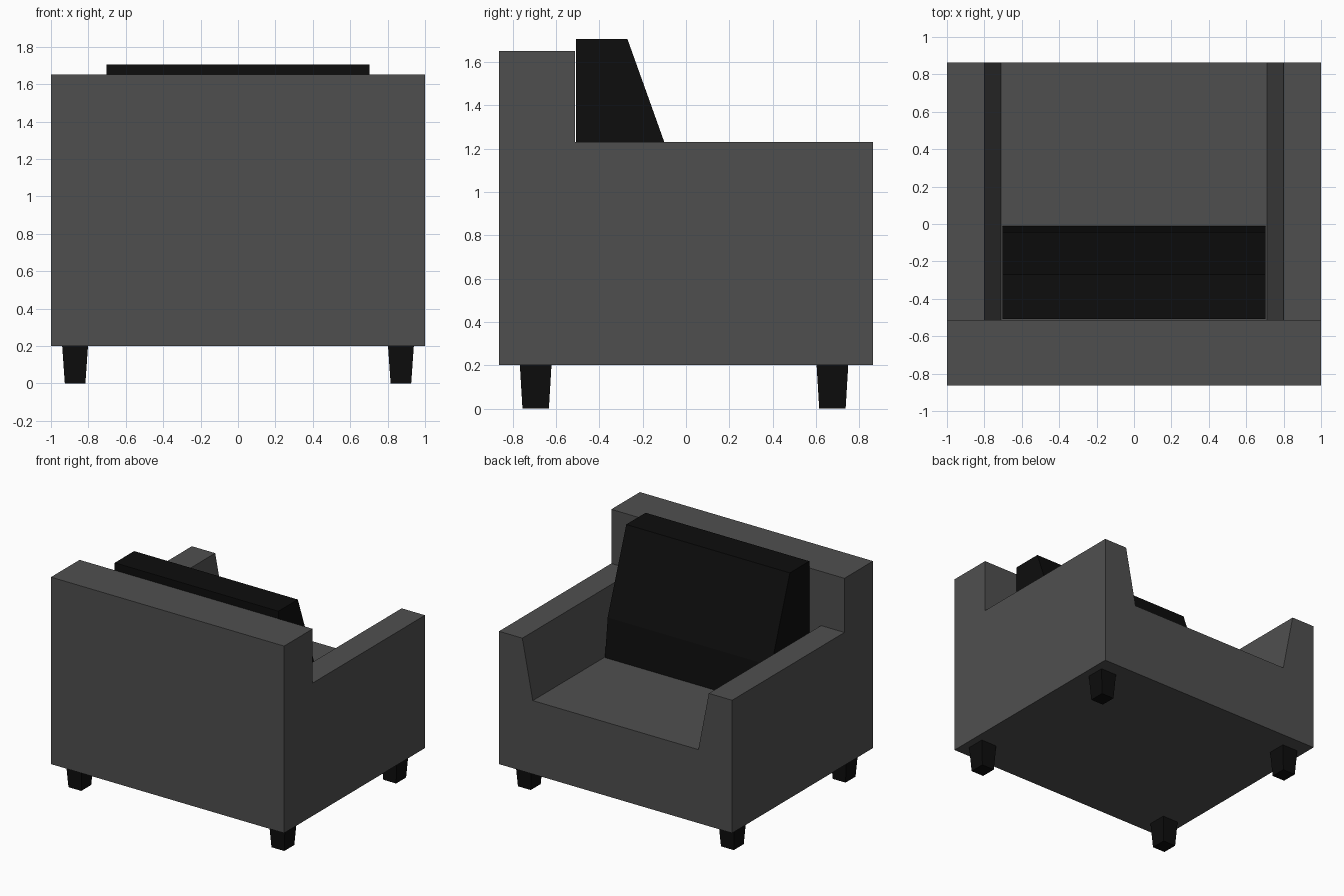
import bpy
import bmesh

if "Cube" in bpy.data.objects:
    bpy.data.objects.remove(bpy.data.objects["Cube"])


def make_material(name, value):
    mat = bpy.data.materials.new(name)
    mat.use_nodes = True
    colour = (value, value, value, 1)
    mat.diffuse_color = colour
    mat.node_tree.nodes["Principled BSDF"].inputs["Base Color"].default_value = colour
    return mat


def finish(name, bm, mat):
    bmesh.ops.recalc_face_normals(bm, faces=bm.faces)
    mesh = bpy.data.meshes.new(name)
    bm.to_mesh(mesh)
    bm.free()
    mesh.materials.append(mat)
    obj = bpy.data.objects.new(name, mesh)
    bpy.context.collection.objects.link(obj)
    return obj


def prism(name, points, offset, mat):
    """Extrude a closed outline of 3D points by an offset."""
    bm = bmesh.new()
    face = bm.faces.new([bm.verts.new(p) for p in points])
    result = bmesh.ops.extrude_face_region(bm, geom=[face])
    moved = [v for v in result["geom"] if isinstance(v, bmesh.types.BMVert)]
    bmesh.ops.translate(bm, verts=moved, vec=offset)
    return finish(name, bm, mat)


grey = make_material("grey upholstery", 0.078)
black = make_material("black", 0.004)

DEPTH, BACK_FACE = 0.863, -0.513
BASE, SEAT, ARM, TOP = 0.2, 0.77, 1.23, 1.65

# Upholstered body: one block with the seat opening cut out
body = prism("upholstered_body",
             [(-1, -DEPTH, BASE), (1, -DEPTH, BASE), (1, -DEPTH, TOP), (-1, -DEPTH, TOP)],
             (0, 2 * DEPTH, 0), grey)
half = [(0.71, SEAT), (0.8, ARM), (1.2, ARM), (1.2, 2)]
outline = half + [(-x, z) for x, z in reversed(half)]
cutter = prism("opening_cutter", [(x, BACK_FACE, z) for x, z in outline], (0, 2, 0), grey)
cutter.hide_render = True
cut = body.modifiers.new("seat_opening", "BOOLEAN")
cut.operation = "DIFFERENCE"
cut.solver = "EXACT"
cut.object = cutter
bpy.context.view_layer.objects.active = body
bpy.ops.object.modifier_apply(modifier=cut.name)
bpy.data.objects.remove(cutter)

# Back cushion: wedge profile with a sloped front
wedge = [(-0.508, SEAT + 0.002), (-0.01, SEAT + 0.002), (-0.043, 1.07),
         (-0.27, 1.705), (-0.508, 1.705)]
prism("back_cushion", [(-0.702, y, z) for y, z in wedge], (1.404, 0, 0), black)

# Tapered legs
for side, x in (("left", 0.871), ("right", -0.871)):
    for end, y in (("front", -0.694), ("rear", 0.676)):
        bm = bmesh.new()
        bmesh.ops.create_cube(bm, size=1)
        for v in bm.verts:
            upper = v.co.z > 0
            v.co.x = x + v.co.x * (0.138 if upper else 0.11)
            v.co.y = y + v.co.y * (0.146 if upper else 0.122)
            v.co.z = BASE if upper else 0
        finish(f"{end}_{side}_leg", bm, black)
